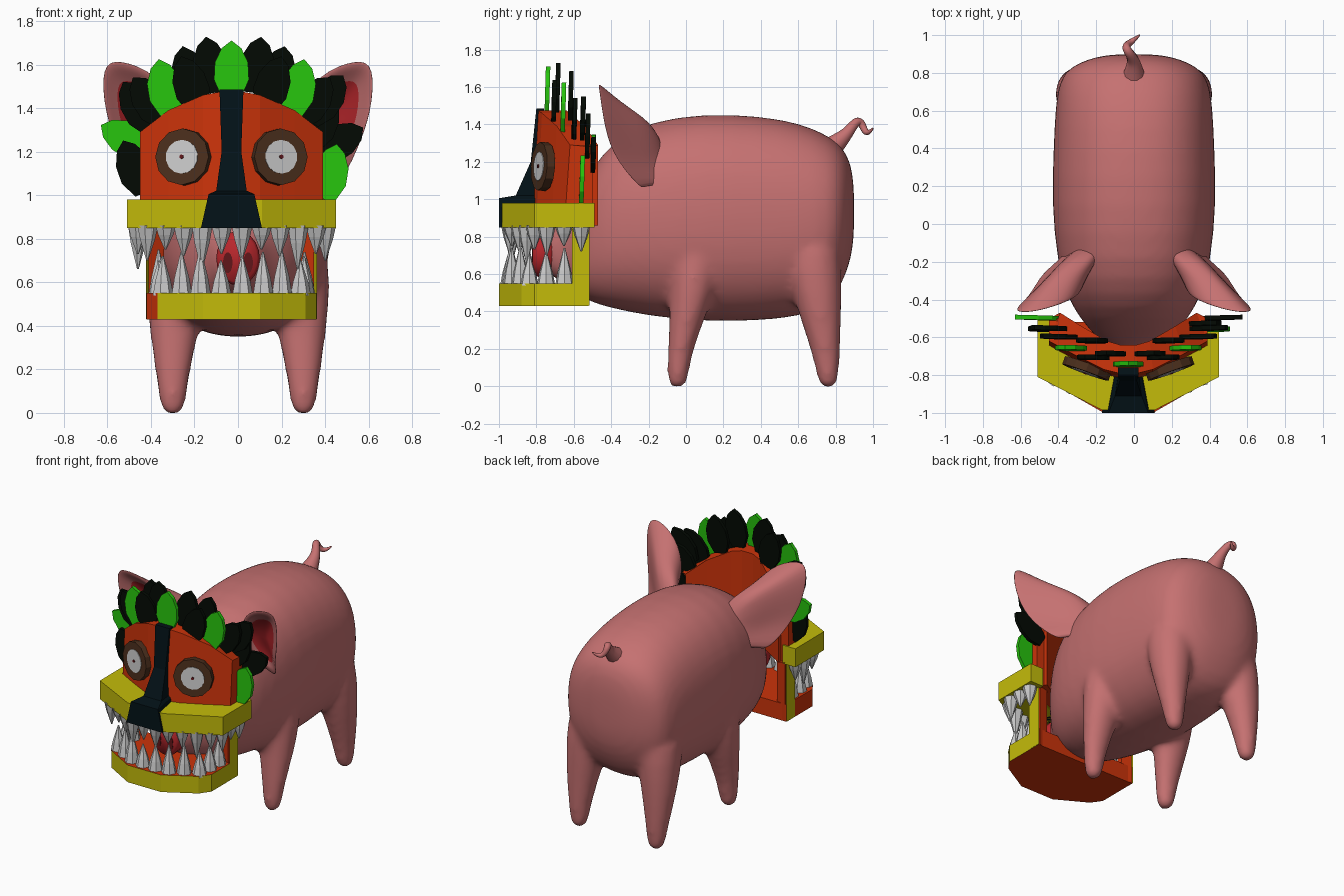
import bpy, bmesh, math
from mathutils import Vector as V, Matrix

if "Cube" in bpy.data.objects:
    bpy.data.objects.remove(bpy.data.objects["Cube"])

def mat(name, c):
    m = bpy.data.materials.new(name)
    m.diffuse_color = (*c, 1)
    m.use_nodes = True
    m.node_tree.nodes["Principled BSDF"].inputs["Base Color"].default_value = m.diffuse_color
    return m

PINK = mat("pink", (.56, .165, .165))
RED = mat("red", (.48, .02, .025))
DARK = mat("dark_red", (.12, .008, .01))
ORANGE = mat("orange", (.6, .033, .003))
YELLOW = mat("yellow", (.55, .5, .003))
BLACK = mat("black", (.001, .003, .001))
NOSE = mat("blue_black", (.001, .006, .009))
GREEN = mat("green", (.02, .55, .004))
BROWN = mat("brown", (.07, .028, .012))
WHITE = mat("white", (.7, .7, .7))
MX = -.03  # the mask sits slightly off centre

def obj(name, bm, mats, smooth=False):
    bmesh.ops.recalc_face_normals(bm, faces=bm.faces)
    for f in bm.faces:
        f.smooth = smooth
    me = bpy.data.meshes.new(name)
    bm.to_mesh(me)
    bm.free()
    for m in mats:
        me.materials.append(m)
    o = bpy.data.objects.new(name, me)
    bpy.context.collection.objects.link(o)
    return o

def loft(bm, rings, mats=None):
    vs = [[bm.verts.new(p) for p in r] for r in rings]
    n = len(vs[0])
    for k, (a, b) in enumerate(zip(vs, vs[1:])):
        for i in range(n):
            f = bm.faces.new((a[i], a[(i+1) % n], b[(i+1) % n], b[i]))
            f.material_index = mats[k] if mats else 0
    for k, r in ((0, vs[0]), (-1, vs[-1])):
        f = bm.faces.new(r)
        f.material_index = mats[k] if mats else 0

def ring(c, u, v, n=20, p=2):
    out = []
    for i in range(n):
        a = 2*math.pi*i/n
        s, t = math.cos(a), math.sin(a)
        out.append(V(c) + V(u)*math.copysign(abs(s)**(2/p), s) + V(v)*math.copysign(abs(t)**(2/p), t))
    return out

def prism(bm, plan, z0, z1):
    loft(bm, [[V((x, y, z)) for x, y in plan] for z in (z0, z1)])

def mirrored(half):
    return [(MX-x, y) for x, y in half] + [(MX+x, y) for x, y in reversed(half)]

# Pig body: y, bottom z, top z, half width
bm = bmesh.new()
SECT = [(-.76, .60, .81, .09), (-.66, .56, .87, .13), (-.6, .50, .98, .2), (-.5, .44, 1.18, .29),
        (-.38, .41, 1.32, .36), (-.2, .37, 1.42, .41), (.1, .34, 1.465, .44), (.4, .345, 1.45, .43),
        (.62, .37, 1.41, .42), (.77, .43, 1.34, .4), (.84, .56, 1.28, .33), (.885, .68, 1.19, .21),
        (.9, .82, 1.05, .1)]
loft(bm, [ring((0, y, (a+b)/2), (w, 0, 0), (0, 0, (b-a)/2), 24, 2.35) for y, a, b, w in SECT])
# Legs: x, y, z, radius x, radius y
FRONT = [(.26, .06, .8, .16, .15), (.28, .045, .58, .15, .14), (.292, .015, .4, .122, .105),
         (.30, -.03, .2, .085, .07), (.30, -.045, .05, .062, .06), (.30, -.045, -.012, .05, .048)]
BACK = [(.25, .66, .85, .165, .17), (.275, .685, .6, .15, .155), (.292, .715, .4, .12, .12),
        (.30, .745, .2, .085, .082), (.30, .76, .05, .062, .06), (.30, .76, -.012, .05, .048)]
for leg in (FRONT, BACK):
    for s in (1, -1):
        loft(bm, [ring((s*x, y, z), (rx, 0, 0), (0, ry, 0), 14) for x, y, z, rx, ry in leg])
pig = obj("pig_body", bm, [PINK], True)
sub = pig.modifiers.new("round", 'SUBSURF')
sub.levels = sub.render_levels = 1
rm = pig.modifiers.new("blend", 'REMESH')
rm.mode, rm.voxel_size, rm.use_smooth_shade = 'VOXEL', .02, True
sm = pig.modifiers.new("soften", 'SMOOTH')
sm.factor, sm.iterations = .5, 12

# Ears: hollow cups with a red lining, rooted in the head
RIM = [(.55, -.475, 1.63), (.635, -.47, 1.61), (.62, -.44, 1.38), (.55, -.38, 1.2), (.46, -.2, 1.01),
       (.33, -.28, 1.14), (.25, -.36, 1.38), (.38, -.43, 1.57)]
for s, side in ((1, "right"), (-1, "left")):
    rim = [V((s*x, y, z)) for x, y, z in RIM]
    mid = sum(rim, V())/len(rim)
    root = V((s*.24, -.1, 1.24))
    deep = mid + V((-s*.07, .11, -.04))
    back = [[mid.lerp(root, t) + (p-mid)*k for p in rim] for t, k in ((1, .6), (.45, .74), (.06, .98))]
    bm = bmesh.new()
    loft(bm, back + [rim] + [[p.lerp(mid, .14) for p in rim], [p.lerp(deep, .28) for p in rim],
                             [p.lerp(deep, .7) for p in rim]], [0, 0, 0, 0, 0, 1])
    ear = obj(side + "_ear", bm, [PINK, RED], True)
    m = ear.modifiers.new("round", 'SUBSURF')
    m.levels = m.render_levels = 2

# Curly tail
cu = bpy.data.curves.new("tail", 'CURVE')
cu.dimensions, cu.bevel_depth, cu.bevel_resolution, cu.use_fill_caps = '3D', 1, 3, True
sp = cu.splines.new('NURBS')
TAIL = [(0, .76, 1.26, .07), (0, .83, 1.32, .045), (0, .87, 1.36, .03), (-.03, .91, 1.42, .024),
        (-.045, .94, 1.41, .021), (-.03, .955, 1.36, .018), (.0, .975, 1.35, .014), (.03, 1.0, 1.38, .004)]
sp.points.add(len(TAIL)-1)
for p, (x, y, z, r) in zip(sp.points, TAIL):
    p.co, p.radius = (x, y, z, 1), r
sp.use_endpoint_u, sp.order_u = True, 4
cu.materials.append(PINK)
bpy.context.collection.objects.link(bpy.data.objects.new("tail", cu))

# Red snout disc and nostrils
bm = bmesh.new()
loft(bm, [ring((0, y, .71), (k*.1, 0, 0), (0, 0, k*.125)) for y, k in ((-.7, .95), (-.79, 1), (-.82, .88))])
obj("snout", bm, [RED], True)
for s, side in ((1, "right"), (-1, "left")):
    bm = bmesh.new()
    loft(bm, [ring((s*.047, y, .69), (.022, 0, 0), (0, 0, .048), 14) for y in (-.8, -.824)])
    obj(side + "_nostril", bm, [DARK])

# Mask face: bent shell; columns are x, y, top z
bm = bmesh.new()
COLS = [(.42, -.5, 1.28), (.42, -.62, 1.29), (.29, -.69, 1.39), (.13, -.77, 1.46), (.05, -.79, 1.475)]
cols = [(-x, y, z) for x, y, z in COLS] + [(x, y, z) for x, y, z in reversed(COLS)]
rows = []
for x, y, z in cols:
    d = 0 if y == -.5 else .15
    rows.append([V((MX+x, y - (.03 if d else 0), .86)), V((MX+x, y, z)),
                 V((MX+x*.86, y+d, z)), V((MX+x*.86, y+d, .86))])
loft(bm, rows)
obj("mask_face", bm, [ORANGE])

# Upper lip
bm = bmesh.new()
outer = mirrored([(.48, -.49), (.48, -.81), (.14, -.985)])
inner = mirrored([(.38, -.49), (.36, -.6), (.07, -.72)])
loft(bm, [[V((*o, .85)), V((*o, .98)), V((*i, .98)), V((*i, .85))] for o, i in zip(outer, inner)])
obj("upper_lip", bm, [YELLOW])

# Lower jaw: yellow rim, red floor, red left flank
bm = bmesh.new()
prism(bm, mirrored([(.39, -.52), (.39, -.81), (.34, -.88), (.13, -1.0)]), .43, .55)
for f in bm.faces:
    f.normal_update()
    c = f.calc_center_median()
    f.material_index = int(abs(f.normal.z) > .5 or (c.x < -.36 and c.y < -.6) or f.normal.y > .9)
obj("lower_jaw", bm, [YELLOW, ORANGE])

# Jaw uprights
for s, side in ((1, "right"), (-1, "left")):
    for part, x0, x1, m in (("cheek", .31, .38, ORANGE), ("cheek_plate", .38, .392, YELLOW)):
        bm = bmesh.new()
        prism(bm, [(MX+s*x0, -.53), (MX+s*x0, -.57), (MX+s*x1, -.61), (MX+s*x1, -.515)], .432, .87)
        obj(side + "_" + part, bm, [m])

# Nose ridge: z, y, half width
bm = bmesh.new()
loft(bm, [[V((MX-w, y, z)), V((MX+w, y, z)), V((MX+b, -.76, z)), V((MX-b, -.76, z))] for z, y, w, b in
          ((1.485, -.80, .055, .055), (1.2, -.83, .045, .045), (1.02, -.91, .07, .05),
           (1.005, -1.0, .105, .06), (.85, -1.0, .14, .1))])
obj("mask_nose", bm, [NOSE])

# Eyes
for s, side in ((1, "right"), (-1, "left")):
    n = V((s*.36, -1, .06)).normalized()
    for part, r, off, th, m, k in (("eye_rim", .13, 0, .045, BROWN, 12), ("eyeball", .078, .016, .02, WHITE, 14),
                                   ("pupil", .01, .027, .008, DARK, 8)):
        bm = bmesh.new()
        c = V((MX+s*.22, -.765, 1.175)) + n*off
        bmesh.ops.create_cone(bm, cap_ends=True, segments=k, radius1=r, radius2=r, depth=th,
                              matrix=Matrix.Translation(c) @ n.to_track_quat('Z', 'Y').to_matrix().to_4x4())
        obj(side + "_" + part, bm, [m])

# Teeth spread along the lip and jaw edges
def along(path, n):
    seg = [(V(b)-V(a)).length for a, b in zip(path, path[1:])]
    for i in range(n):
        d, k = sum(seg)*i/(n-1), 0
        while k < len(seg)-1 and d > seg[k]:
            d -= seg[k]
            k += 1
        yield V(path[k]).lerp(V(path[k+1]), min(1, d/seg[k]))

def teeth(name, path, n, z, sign, lengths, r):
    bm = bmesh.new()
    for i, p in enumerate(along(path, n)):
        h = lengths[i % len(lengths)]
        loft(bm, [ring((p.x, p.y, z + sign*h*t), (r*k, 0, 0), (0, r*k, 0), 7)
                  for t, k in ((0, 1), (.4, .72), (1, .08))])
    obj(name, bm, [WHITE])

teeth("upper_teeth", mirrored([(.43, -.56), (.43, -.79), (.12, -.94)]), 16, .86, -1, (.14, .2, .13, .16, .11), .05)
teeth("lower_teeth", mirrored([(.335, -.65), (.33, -.83), (.12, -.945)]), 12, .54, 1, (.21, .16, .18, .2), .05)

# Leaf crown: base x, base z, lean in degrees, depth y, colour
LEAVES = [(0, 1.45, 0, -.745, GREEN), (-.28, 1.37, -12, -.66, GREEN), (.28, 1.37, 12, -.66, GREEN),
          (-.37, 1.2, -62, -.50, GREEN), (.43, .98, 12, -.56, GREEN), (-.08, 1.47, -8, -.69, BLACK),
          (.1, 1.47, 8, -.69, BLACK), (-.17, 1.43, -12, -.62, BLACK), (.19, 1.43, 12, -.62, BLACK),
          (-.15, 1.39, -18, -.71, BLACK), (.15, 1.39, 18, -.71, BLACK), (-.3, 1.33, -36, -.6, BLACK),
          (.3, 1.33, 36, -.6, BLACK), (-.36, 1.3, -32, -.555, BLACK), (.36, 1.34, 36, -.555, BLACK),
          (.38, 1.18, 60, -.50, BLACK), (-.4, 1.01, -22, -.56, BLACK), (.36, 1.22, 24, -.53, BLACK)]
OUT = [(-.045, 0), (.045, 0), (.08, .08), (.076, .16), (.045, .225), (0, .26), (-.045, .225), (-.076, .16), (-.08, .08)]
for i, (x, z, a, y, m) in enumerate(LEAVES):
    bm = bmesh.new()
    c, s = math.cos(math.radians(a)), math.sin(math.radians(a))
    loft(bm, [[V((MX+x+u*c+v*s, y+d+v*.03, z-u*s+v*c)) for u, v in OUT] for d in (-.012, .012)])
    obj("leaf_%02d" % i, bm, [m])
